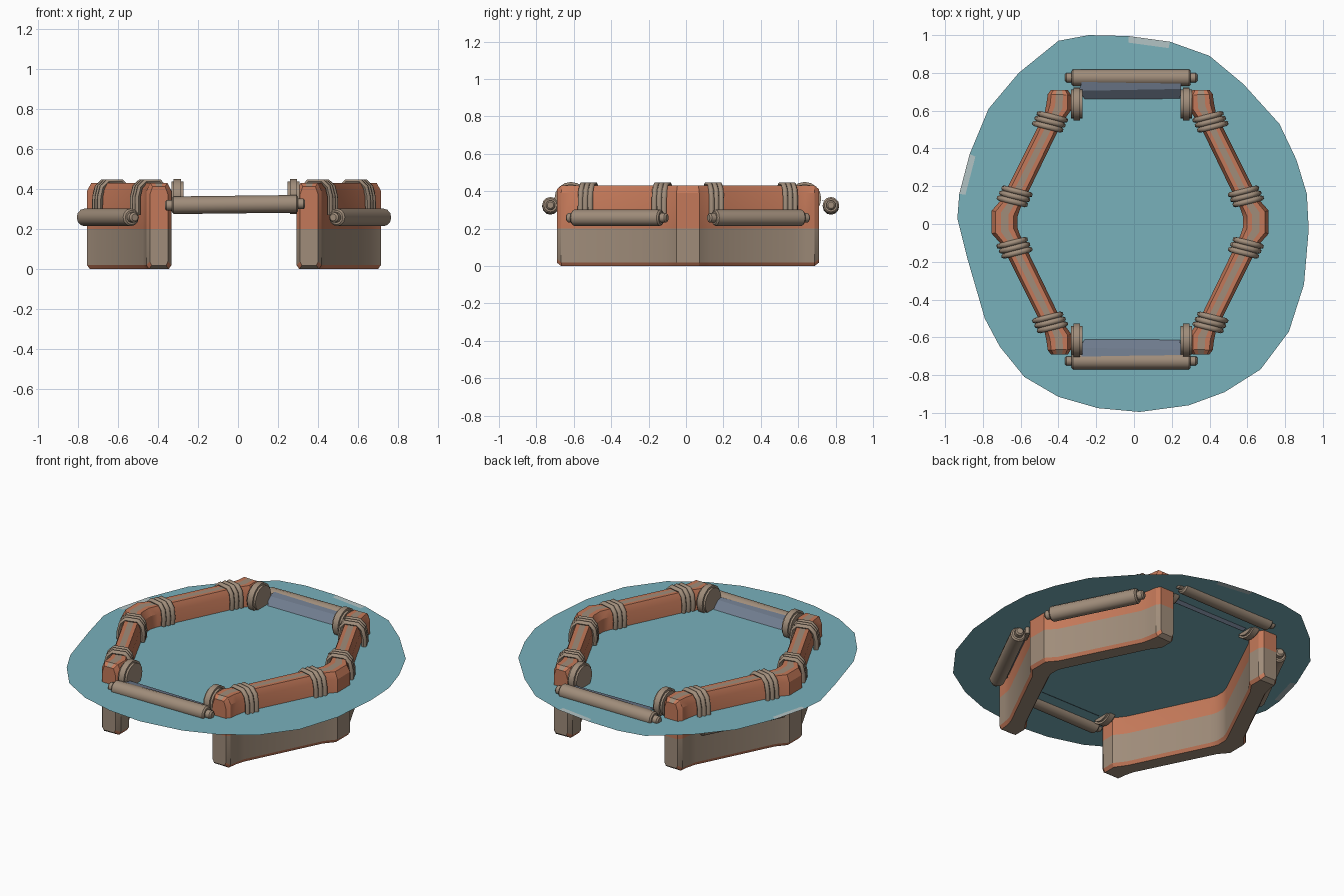
import bpy, bmesh, math
from mathutils import Vector, Matrix

if "Cube" in bpy.data.objects:
    bpy.data.objects.remove(bpy.data.objects["Cube"])

CX, CY = -0.02, 0.01          # centre of the frame inside the pool


def mat(name, rgb):
    m = bpy.data.materials.new(name)
    m.diffuse_color = (*rgb, 1)
    m.use_nodes = True
    m.node_tree.nodes["Principled BSDF"].inputs["Base Color"].default_value = m.diffuse_color
    return m


ORANGE = mat("worn orange", (0.55, 0.19, 0.10))
TAUPE = mat("weathered taupe", (0.35, 0.265, 0.195))
WATER = mat("water teal", (0.19, 0.44, 0.50))
FOAM = mat("pale foam", (0.45, 0.55, 0.56))
CLOTH = mat("blue grey cloth", (0.16, 0.20, 0.27))


def make(name, bm, mats, angle=None, recalc=True):
    if recalc:
        bmesh.ops.recalc_face_normals(bm, faces=bm.faces)
    me = bpy.data.meshes.new(name)
    bm.to_mesh(me)
    bm.free()
    for m in mats:
        me.materials.append(m)
    ob = bpy.data.objects.new(name, me)
    bpy.context.collection.objects.link(ob)
    if angle:
        bpy.ops.object.select_all(action='DESELECT')
        ob.select_set(True)
        bpy.context.view_layer.objects.active = ob
        bpy.ops.object.shade_smooth_by_angle(angle=math.radians(angle))
    return ob


def place(x, y, sx, sy):
    """Mirror a point of the front-left quarter into another quarter."""
    return Vector((CX + sx * (x - CX), CY + sy * (y - CY), 0))


# Water sheet: irregular round outline with foam along parts of the rim
rim = [(-.24, 1.0), (-.4, .97), (-.61, .8), (-.77, .61), (-.87, .37), (-.925, .16),
       (-.935, .03), (-.88, -.19), (-.79, -.5), (-.71, -.65), (-.58, -.81), (-.4, -.915),
       (-.19, -.975), (.03, -.995), (.29, -.96), (.48, -.89), (.67, -.77), (.82, -.57),
       (.9, -.32), (.925, -.03), (.915, .16), (.86, .34), (.77, .53), (.58, .74),
       (.4, .89), (.19, .965), (-.03, .995)]
bm = bmesh.new()
outer = [bm.verts.new((x, y, .31)) for x, y in rim]
inner = [bm.verts.new((x * .965, y * .965, .31)) for x, y in rim]
bm.faces.new(inner)
for i in range(len(rim)):
    j = (i + 1) % len(rim)
    f = bm.faces.new((outer[i], outer[j], inner[j], inner[i]))
    f.material_index = 1 if i in (4, 25) else 0
make("water_sheet", bm, [WATER, FOAM], recalc=False)


# Angled side walls: a bevelled section swept along a bent path
def wall(name, sx):
    half = [(-.395, -.69, .045, .018), (-.395, -.665, .062, 0), (-.398, -.60, .068, 0),
            (-.428, -.54, .052, 0), (-.652, -.085, .055, 0), (-.685, -.035, .070, 0)]
    path = half + [(x, 2 * CY - y, w, i) for x, y, w, i in reversed(half)]
    bm = bmesh.new()
    rings = []
    for k, (x, y, w, ins) in enumerate(path):
        a, b = path[max(k - 1, 0)], path[min(k + 1, len(path) - 1)]
        d = Vector((b[0] - a[0], b[1] - a[1], 0)).normalized()
        n = Vector((-d.y, d.x, 0))
        sec = [(-.8, ins), (.8, ins), (1, .02 + ins), (1, .2), (1, .39 - ins), (.7, .43 - ins),
               (.3, .43 - ins), (-.3, .43 - ins), (-.7, .43 - ins), (-1, .39 - ins),
               (-1, .2), (-1, .02 + ins)]
        ring = []
        for u, z in sec:
            p = Vector((x, y, 0)) + n * u * w
            p = place(p.x, p.y, sx, 1)
            ring.append(bm.verts.new((p.x, p.y, z)))
        rings.append(ring)
    taupe_strips = {0, 2, 6, 10}         # underside, lower sides, top stripe
    for r, s in zip(rings, rings[1:]):
        for i in range(12):
            j = (i + 1) % 12
            f = bm.faces.new((r[i], r[j], s[j], s[i]))
            f.material_index = 1 if i in taupe_strips else 0
    for r in (rings[0], rings[-1]):      # end caps, split at the colour line
        bm.faces.new([r[i] for i in (3, 4, 5, 6, 7, 8, 9, 10)])
        bm.faces.new([r[i] for i in (0, 1, 2, 3, 10, 11)]).material_index = 1
    make(name, bm, [ORANGE, TAUPE], 25)


wall("left_wall", 1)
wall("right_wall", -1)


def cylinder(bm, a, b, r, sides=12):
    d = b - a
    m = Matrix.Translation((a + b) / 2) @ d.to_track_quat('Z', 'Y').to_matrix().to_4x4()
    return bmesh.ops.create_cone(bm, cap_ends=True, segments=sides, radius1=r, radius2=r,
                                 depth=d.length, matrix=m)


# Fender logs: thick body with thinner stubs at both ends
def log(name, a, b):
    bm = bmesh.new()
    d = (b - a).normalized()
    cylinder(bm, a, b, .026, 10)
    cylinder(bm, a + d * .035, b - d * .035, .044)
    bmesh.ops.bevel(bm, geom=[e for e in bm.edges if e.is_manifold and e.calc_face_angle() > 1.2],
                    offset=.008, segments=1, affect='EDGES')
    make(name, bm, [TAUPE], 40)


def sheet(name, rows):
    bm = bmesh.new()
    vs = [[bm.verts.new(p) for p in row] for row in rows]
    for r, s in zip(vs, vs[1:]):
        bm.faces.new((r[0], r[1], s[1], s[0]))
    bmesh.ops.recalc_face_normals(bm, faces=bm.faces)
    if sum(f.normal.z for f in bm.faces) < 0:
        bmesh.ops.reverse_faces(bm, faces=bm.faces)
    make(name, bm, [CLOTH], recalc=False)


# Front and back logs with their cloth and end knobs
for side, sy, yc in (("front", -1, -.725), ("back", 1, .775)):
    log(side + "_log", Vector((-.365, yc, .318)), Vector((.335, yc, .326)))
    sheet(side + "_cloth", [[(-.27, yc, .36), (.25, yc, .36)],
                            [(-.29, yc - sy * .07, .348), (.25, yc - sy * .06, .348)],
                            [(-.25, yc - sy * .13, .295), (.24, yc - sy * .13, .295)]])
    for lr, x in (("left", -.303), ("right", .277)):
        y = CY + sy * .625
        bm = bmesh.new()
        cylinder(bm, Vector((x - .03, y, .362)), Vector((x + .03, y, .362)), .088, 16)
        bmesh.ops.bevel(bm, geom=[e for e in bm.edges if e.calc_face_angle() > 1.2],
                        offset=.012, segments=2, affect='EDGES')
        make(f"{side}_{lr}_knob", bm, [TAUPE], 40)


# Rope lashing: three tubes arched over the wall
def lashing(name, x, y, sx, sy):
    d = Vector((-.43, .90, 0))
    n = Vector((-.90, -.43, 0))
    cu = bpy.data.curves.new(name, 'CURVE')
    cu.dimensions = '3D'
    cu.bevel_depth = .0145
    cu.bevel_resolution = 1
    cu.use_fill_caps = True
    arch = [(.075, .27), (.074, .36), (.062, .41), (.035, .436),
            (-.035, .436), (-.058, .41), (-.066, .36), (-.062, .315)]
    for k in (-1, 0, 1):
        sp = cu.splines.new('POLY')
        sp.points.add(len(arch) - 1)
        for pt, (u, z) in zip(sp.points, arch):
            p = Vector((x, y, 0)) + n * u + d * (k * .029 + u * .2)
            p = place(p.x, p.y, sx, sy)
            pt.co = (p.x, p.y, z, 1)
    cu.materials.append(TAUPE)
    ob = bpy.data.objects.new(name, cu)
    bpy.context.collection.objects.link(ob)
    bpy.ops.object.select_all(action='DESELECT')
    ob.select_set(True)
    bpy.context.view_layer.objects.active = ob
    bpy.ops.object.convert(target='MESH')
    bpy.ops.object.shade_smooth_by_angle(angle=math.radians(60))


# Side logs, their cloth and the lashings, once per quarter
for lr, sx in (("left", 1), ("right", -1)):
    for fb, sy in (("front", 1), ("back", -1)):
        q = f"{lr}_{fb}"
        up = Vector((0, 0, 1))
        a, b = place(-.515, -.635, sx, sy), place(-.785, -.10, sx, sy)
        log(q + "_side_log", a + up * .258, b + up * .258)
        a2, b2 = a.lerp(b, .12), a.lerp(b, .88)
        inw = Vector((.09 * sx, .043 * sy, 0))
        sheet(q + "_side_cloth", [[a2 + up * .298, b2 + up * .298],
                                  [a2 + inw * .5 + up * .30, b2 + inw * .5 + up * .30],
                                  [a2 + inw + up * .306, b2 + inw + up * .306]])
        lashing(q + "_outer_lashing", -.44, -.52, sx, sy)
        lashing(q + "_inner_lashing", -.628, -.125, sx, sy)
